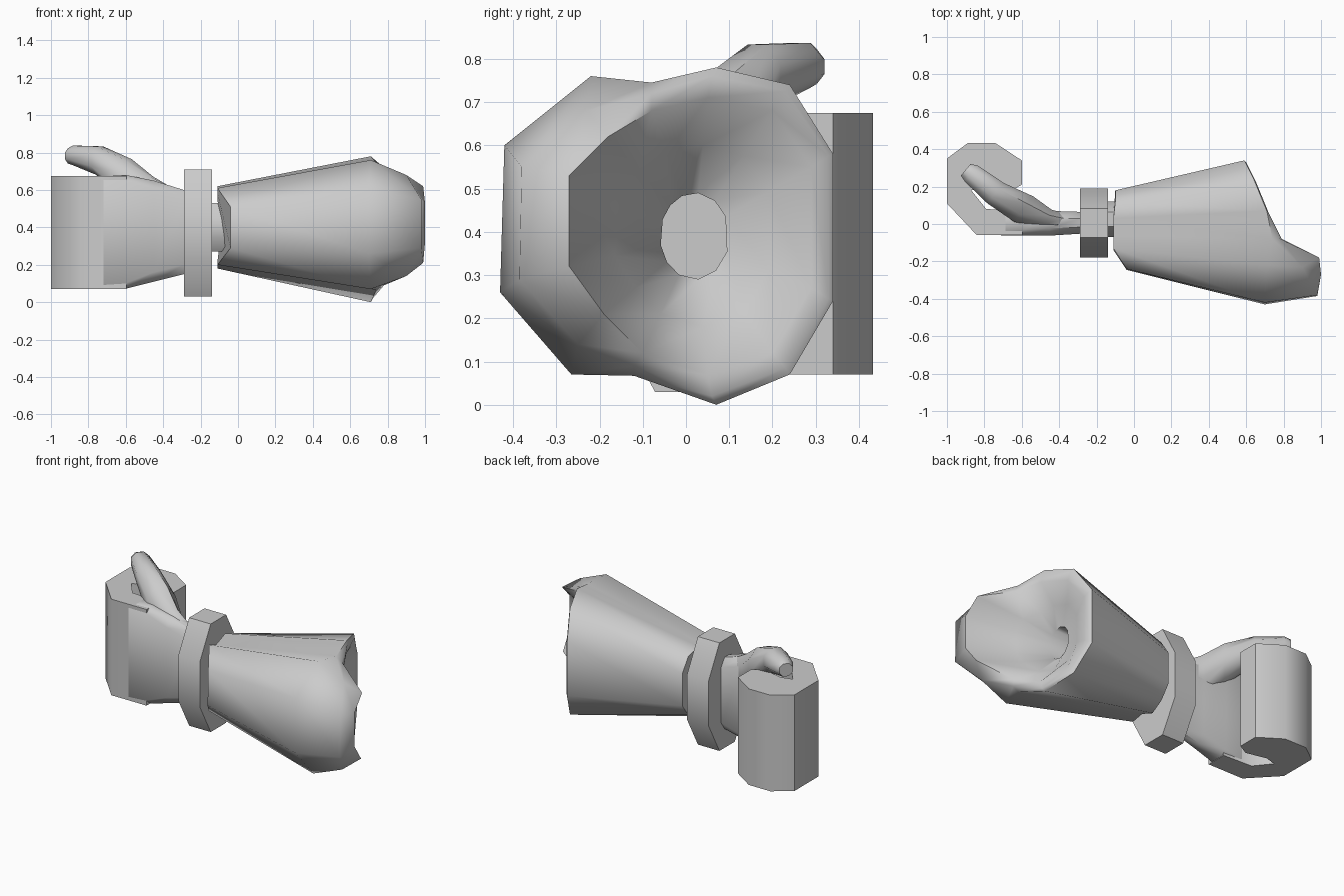
import bpy, bmesh, math
from mathutils import Vector

if "Cube" in bpy.data.objects:
    bpy.data.objects.remove(bpy.data.objects["Cube"])


def finish(name, bm, angle):
    bmesh.ops.recalc_face_normals(bm, faces=bm.faces)
    mesh = bpy.data.meshes.new(name)
    bm.to_mesh(mesh)
    bm.free()
    ob = bpy.data.objects.new(name, mesh)
    bpy.context.collection.objects.link(ob)
    bpy.ops.object.select_all(action='DESELECT')
    ob.select_set(True)
    bpy.context.view_layer.objects.active = ob
    bpy.ops.object.shade_smooth_by_angle(angle=math.radians(angle))
    return ob


def loft(name, rings, angle=50):
    """Skin a list of equal-length rings and cap both ends."""
    bm = bmesh.new()
    loops = [[bm.verts.new(p) for p in r] for r in rings]
    n = len(loops[0])
    for a, b in zip(loops, loops[1:]):
        for i in range(n):
            j = (i + 1) % n
            bm.faces.new((a[i], a[j], b[j], b[i]))
    bm.faces.new(loops[0])
    bm.faces.new(loops[-1])
    return finish(name, bm, angle)


def oval(center, w, h, side=(0, 1), n=8):
    """Upright oval ring; side is its horizontal direction in plan."""
    s = Vector((side[0], side[1], 0)).normalized()
    k = 1 / math.cos(math.pi / n)
    return [Vector(center) + s * (w * k * math.cos(t)) + Vector((0, 0, h * k * math.sin(t)))
            for t in (2 * math.pi * (i + 0.5) / n for i in range(n))]


def slab(x, y0, y1, z0, z1, c):
    """Upright rectangle ring with cut corners."""
    d = min(c, (y1 - y0) * 0.3)
    return [(x, y0 + d, z0), (x, y1 - d, z0), (x, y1, z0 + c), (x, y1, z1 - c),
            (x, y1 - d, z1), (x, y0 + d, z1), (x, y0, z1 - c), (x, y0, z0 + c)]


# forearm: outer shell, flared elbow guard, rounded rim, bowl and central socket
wrist = [(-.10, .18, .50), (-.10, .12, .59), (-.11, .03, .62), (-.11, -.06, .585),
         (-.11, -.13, .61), (-.04, -.24, .51), (-.04, -.245, .29), (-.11, -.14, .20),
         (-.11, -.06, .215), (-.11, .03, .18), (-.10, .12, .22), (-.10, .18, .30)]
outer = [(.59, .34, .58), (.64, .24, .74), (.71, .07, .78), (.74, -.08, .745),
         (.71, -.22, .76), (.70, -.42, .60), (.70, -.43, .26), (.71, -.265, .07),
         (.74, -.12, .067), (.71, .07, 0), (.64, .24, .07), (.59, .34, .24)]
guard = [(.60, .33, .575), (.65, .23, .725), (.72, .06, .76), (.78, -.08, .72),
         (.90, -.23, .68), (.98, -.38, .55), (.98, -.385, .29), (.90, -.25, .14),
         (.78, -.12, .09), (.72, .06, .02), (.65, .23, .085), (.60, .33, .245)]
rim = [(.605, .29, .55), (.65, .20, .68), (.72, .05, .71), (.79, -.08, .68),
       (.99, -.18, .62), (1.0, -.27, .53), (1.0, -.27, .32), (.99, -.19, .21),
       (.79, -.10, .12), (.72, .05, .07), (.65, .20, .12), (.605, .29, .27)]
hub = Vector((0, .02, .39))


def socket(x, ry, rz):
    ring = []
    for p in rim:
        d = Vector(p) - hub
        t = math.atan2(d.z / 1.15, d.y)
        ring.append(Vector((x, hub.y + ry * math.cos(t), hub.z + rz * math.sin(t))))
    return ring


hole = socket(.56, .08, .1)
bowl = []
for p, q in zip(rim, hole):
    m = Vector(p).lerp(q, .5)
    m.x = .56 + (p[0] - .56) * .36
    bowl.append(m)
loft("forearm", [wrist, outer, guard, rim, bowl, hole, socket(.05, .08, .1)], 55)

# wrist joint and cuff
loft("wrist_joint", [oval((x, .025, .4), .095, .13) for x in (-.18, -.05)])
loft("cuff", [oval((x, .005, .37), .185, .34) for x in (-.29, -.14)], 60)

# palm
loft("palm", [slab(*s) for s in ((-.22, -.05, .065, .16, .58, .05),
                                 (-.29, -.052, .065, .15, .60, .05),
                                 (-.45, -.062, .07, .11, .65, .05),
                                 (-.60, -.062, .085, .072, .68, .03),
                                 (-.72, -.06, .08, .072, .673, .02))])

# curled fingers as one upright hook-shaped block
hook = [(-.595, -.06), (-.84, -.06), (-1, .11), (-1, .35), (-.89, .432), (-.74, .432),
        (-.60, .34), (-.60, .21), (-.67, .17), (-.80, .20), (-.87, .18), (-.79, .08),
        (-.595, .07)]
loft("curled_fingers", [[(x, y, z) for x, y in hook] for z in (.07, .675)])

# thumb
loft("thumb", [oval(c, w, h, s) for c, w, h, s in (
    ((-.37, .01, .53), .045, .09, (.2, 1)),
    ((-.46, .025, .565), .055, .105, (.4, 1)),
    ((-.59, .08, .65), .085, .115, (.6, .8)),
    ((-.74, .165, .757), .07, .076, (.64, .77)),
    ((-.87, .27, .785), .055, .052, (.64, .77)),
    ((-.90, .29, .782), .04, .04, (.64, .77)))])
